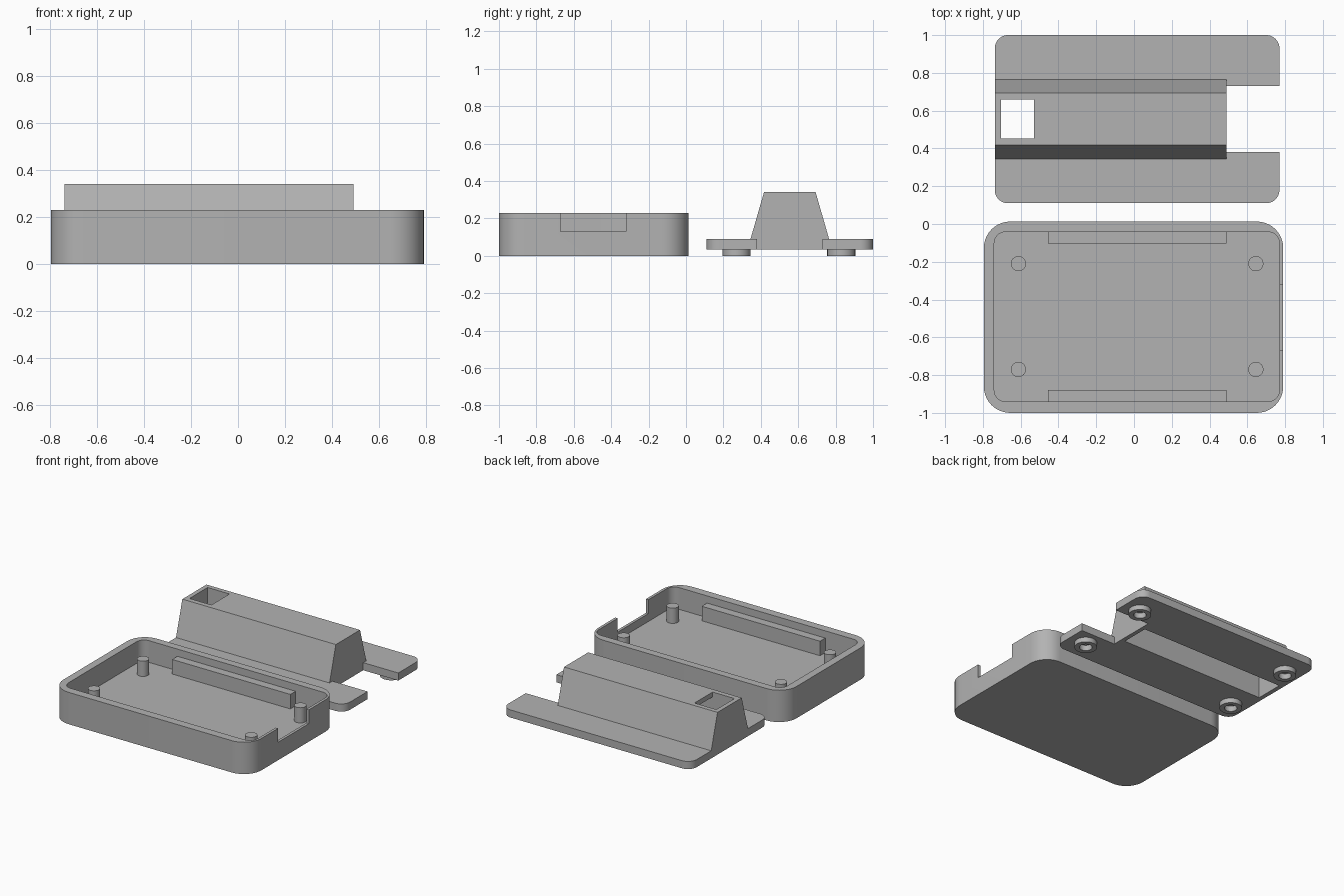
import bpy, math

if "Cube" in bpy.data.objects:
    bpy.data.objects.remove(bpy.data.objects["Cube"])

grey = bpy.data.materials.new("plain_grey")
grey.diffuse_color = (0.45, 0.45, 0.45, 1)
grey.use_nodes = True
grey.node_tree.nodes["Principled BSDF"].inputs["Base Color"].default_value = grey.diffuse_color


def prism(name, pts, a, b, axis="z"):
    """Extrude a closed profile from a to b; axis z uses (x, y), axis x uses (y, z)."""
    place = (lambda p, h: (p[0], p[1], h)) if axis == "z" else (lambda p, h: (h, p[0], p[1]))
    n = len(pts)
    verts = [place(p, a) for p in pts] + [place(p, b) for p in pts]
    faces = [tuple(reversed(range(n))), tuple(range(n, 2 * n))]
    faces += [(i, (i + 1) % n, n + (i + 1) % n, n + i) for i in range(n)]
    me = bpy.data.meshes.new(name)
    me.from_pydata(verts, [], faces)
    ob = bpy.data.objects.new(name, me)
    bpy.context.collection.objects.link(ob)
    me.materials.append(grey)
    return ob


def rounded(x0, x1, y0, y1, r, seg=10):
    corners = [(x1 - r, y1 - r), (x0 + r, y1 - r), (x0 + r, y0 + r), (x1 - r, y0 + r)]
    return [(cx + r * math.cos(t), cy + r * math.sin(t))
            for k, (cx, cy) in enumerate(corners)
            for t in [math.pi / 2 * (k + i / seg) for i in range(seg + 1)]]


def rect(x0, x1, y0, y1):
    return [(x0, y0), (x1, y0), (x1, y1), (x0, y1)]


def circle(cx, cy, r, n=32):
    return [(cx + r * math.cos(2 * math.pi * i / n), cy + r * math.sin(2 * math.pi * i / n))
            for i in range(n)]


def boolean(ob, others, op="DIFFERENCE"):
    """Apply cuts or unions, then remove the helper objects."""
    for other in others:
        other.hide_render = True
        m = ob.modifiers.new("bool", "BOOLEAN")
        m.operation, m.solver, m.object = op, "EXACT", other
        bpy.context.view_layer.objects.active = ob
        bpy.ops.object.modifier_apply(modifier=m.name)
        bpy.data.objects.remove(other)


def smooth(ob):
    bpy.ops.object.select_all(action="DESELECT")
    ob.select_set(True)
    bpy.context.view_layer.objects.active = ob
    bpy.ops.object.shade_smooth_by_angle(angle=math.radians(30))


FLOOR = 0.073
POST_X = (-0.612, 0.645)

# Open tray with a port notch in its right wall
tray = prism("tray", rounded(-0.795, 0.79, -1.0, 0.013, 0.14), 0, 0.23)
boolean(tray, [
    prism("tray_cavity", rounded(-0.74, 0.77, -0.94, -0.042, 0.06), FLOOR, 0.4),
    prism("port_notch", rect(0.74, 0.9, -0.67, -0.32), 0.13, 0.4),
])
smooth(tray)

# Inner ribs along the long walls
for name, y0, y1 in (("front_rib", -0.945, -0.88), ("back_rib", -0.102, -0.037)):
    prism(name, rect(-0.455, 0.49, y0, y1), FLOOR - 0.005, 0.178)

# Locating posts on the tray floor
for x in POST_X:
    for y in (-0.77, -0.21):
        smooth(prism("post", circle(x, y, 0.04), FLOOR - 0.005, 0.183))

# Lid plate with raised tapered housing, end slot and hollow
lid = prism("lid", rounded(-0.737, 0.77, 0.11, 1.0, 0.07), 0.035, 0.09)
boolean(lid, [prism("end_slot", rect(0.49, 0.9, 0.38, 0.73), -0.1, 0.2)])
housing = prism("housing", [(0.38, 0.035), (0.73, 0.035), (0.73, 0.09), (0.765, 0.09),
                            (0.693, 0.34), (0.417, 0.34), (0.345, 0.09), (0.38, 0.09)],
                -0.737, 0.49, "x")
boolean(lid, [housing], "UNION")
boolean(lid, [
    prism("hollow", rect(-0.705, 0.46, 0.453, 0.66), -0.1, 0.305),
    prism("top_window", rect(-0.705, -0.53, 0.453, 0.66), 0.2, 0.5),
])

# Round sockets under the lid
for x in POST_X:
    for y in (0.27, 0.83):
        boolean(lid, [prism("socket", circle(x, y, 0.075), 0, 0.05)], "UNION")
        boolean(lid, [prism("socket_hole", circle(x, y, 0.042), -0.1, 0.04)])
smooth(lid)
